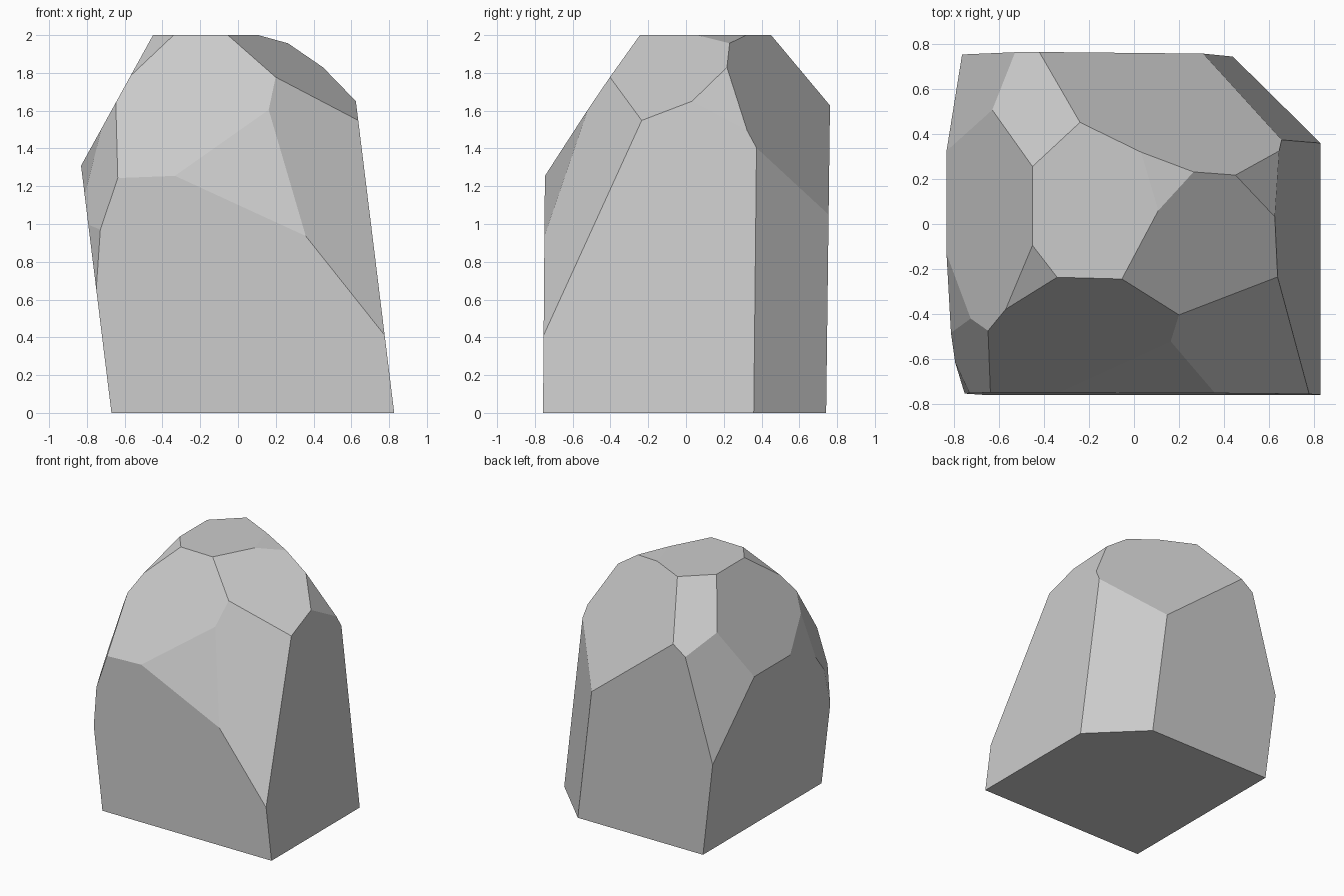
import bpy
import bmesh
from math import radians, cos, sin
from mathutils import Vector

default_cube = bpy.data.objects.get("Cube")
if default_cube:
    bpy.data.objects.remove(default_cube, do_unlink=True)

HEIGHT = 2.0

# Each cut: compass angle in degrees, inward lean per unit of height, reach at ground level
WALLS = [
    (-90, .008, .757),      # front
    (90, -.0125, .742),     # back
    (180, -.123, .67),      # right wall, overhanging
    (0, .123, .827),        # left wall
    (45.4, .079, .836),     # back corner
]
SHOULDERS = [
    (64, .54, 1.38),        # back slope
    (132.9, .943, 2.379),   # back right slope
    (180, .551, 1.552),     # right slope
    (-28, 1.34, 2.747),     # left slope
    (-91.5, .685, 1.615),   # front slope
    (-56.3, .448, 1.242),   # front left slope
]
CHIPS = [
    (151.8, .252, 1.215),   # back right corner
    (16.5, 4.6, 9.32),      # crown edge
    (16.3, .643, 1.669),    # left shoulder
    (-79.9, .389, 1.165),   # front middle
    (217.7, 1.24, 2.894),   # crown front corner
    (208.3, .302, 1.29),    # front right corner
    (190.4, .275, 1.201),   # right shoulder
    (205.9, .065, 1.046),   # low front right corner
]


def make_material(name, colour):
    material = bpy.data.materials.new(name)
    material.use_nodes = True
    material.diffuse_color = colour
    shader = material.node_tree.nodes["Principled BSDF"]
    shader.inputs["Base Color"].default_value = colour
    shader.inputs["Roughness"].default_value = 0.9
    return material


def slice_off(bm, angle, lean, reach):
    """Cut away everything outside one leaning plane and cap the cut."""
    turn = radians(angle)
    outward = Vector((cos(turn), sin(turn), 0))
    normal = (outward + Vector((0, 0, lean))).normalized()
    geometry = bm.verts[:] + bm.edges[:] + bm.faces[:]
    cut = bmesh.ops.bisect_plane(bm, geom=geometry, dist=1e-5,
                                 plane_co=outward * reach, plane_no=normal,
                                 clear_outer=True)
    rim = [item for item in cut["geom_cut"] if isinstance(item, bmesh.types.BMEdge)]
    if rim:
        bmesh.ops.contextual_create(bm, geom=rim)


# Block of stone, chiselled down to a flat-faceted boulder
bm = bmesh.new()
bmesh.ops.create_cube(bm, size=HEIGHT)
bmesh.ops.translate(bm, verts=bm.verts, vec=(0, 0, HEIGHT / 2))
for cut in WALLS + SHOULDERS + CHIPS:
    slice_off(bm, *cut)
bmesh.ops.recalc_face_normals(bm, faces=bm.faces)

mesh = bpy.data.meshes.new("boulder")
bm.to_mesh(mesh)
bm.free()
mesh.materials.append(make_material("stone_grey", (0.6, 0.6, 0.6, 1)))
boulder = bpy.data.objects.new("boulder", mesh)
bpy.context.collection.objects.link(boulder)
